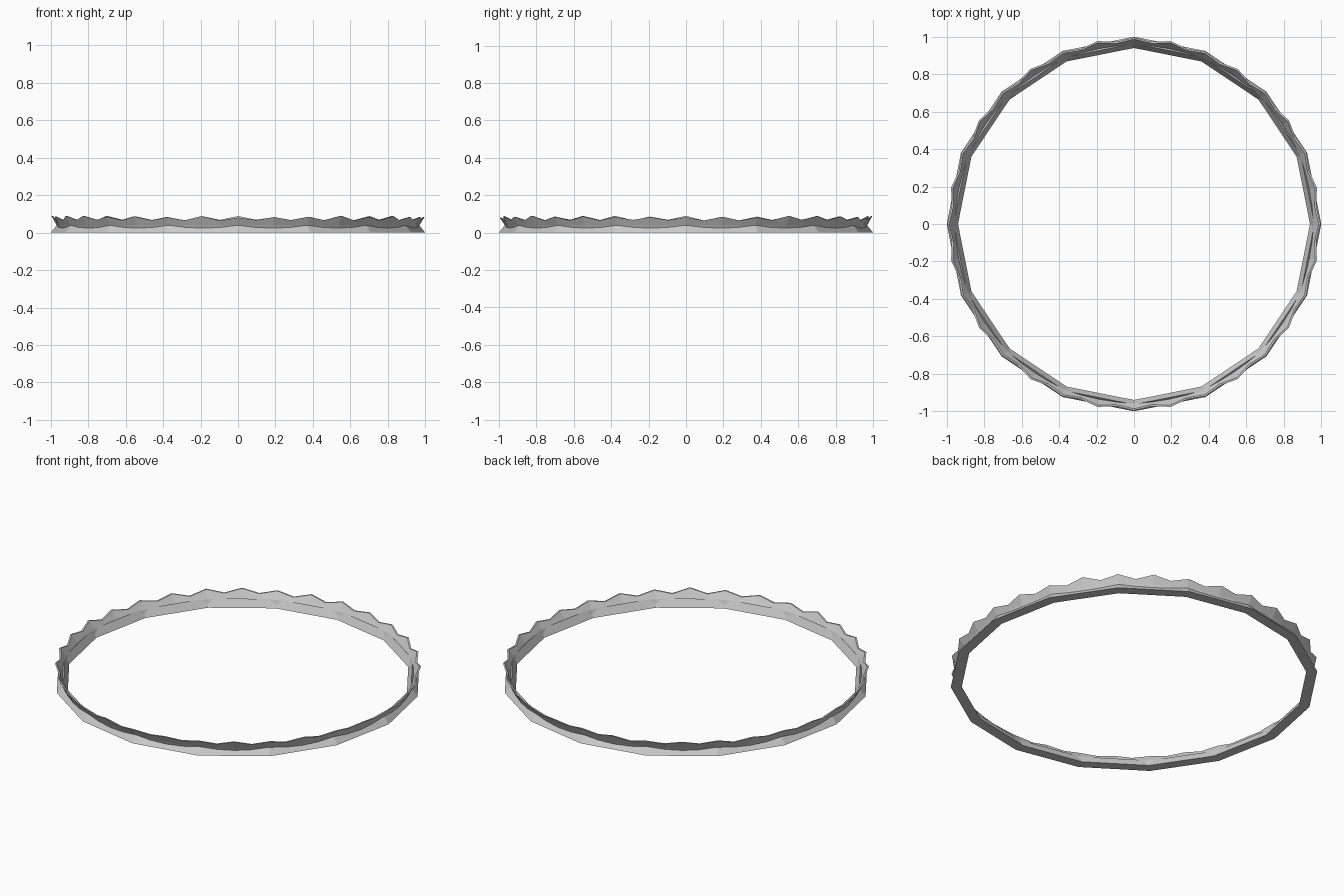
import bpy, math, random

if "Cube" in bpy.data.objects:
    bpy.data.objects.remove(bpy.data.objects["Cube"])

random.seed(4)


def lathe(name, rings, n):
    """Closed band: rings is a loop of functions i -> (radius, z), swept over n steps."""
    m = len(rings)
    verts, faces = [], []
    for i in range(n):
        a = 2 * math.pi * i / n
        for ring in rings:
            r, z = ring(i)
            verts.append((r * math.cos(a), r * math.sin(a), z))
    for i in range(n):
        j = (i + 1) % n
        for k in range(m):
            l = (k + 1) % m
            faces.append((i * m + k, j * m + k, j * m + l, i * m + l))
    mesh = bpy.data.meshes.new(name)
    mesh.from_pydata(verts, [], faces)
    obj = bpy.data.objects.new(name, mesh)
    bpy.context.collection.objects.link(obj)
    return obj


# Base band: 16-sided ring with a triangular section
base = [(1.0, 0.0), (0.964, 0.045), (0.94, 0.0)]
lathe("base_ring", [lambda i, p=p: p for p in base], 16)

# Crimped rim: thin flared band with 32 slightly uneven points
teeth = 32
tips = []
for i in range(teeth * 2):
    if i % 2 == 0:
        tips.append((0.996, 0.084 + random.uniform(-0.004, 0.006)))
    else:
        tips.append((0.978, 0.066 + random.uniform(-0.002, 0.003)))

lathe("crimped_rim", [
    lambda i: (0.953, 0.003),
    lambda i: (0.969, 0.04),
    lambda i: tips[i],
    lambda i: (tips[i][0] - 0.009, tips[i][1]),
    lambda i: (0.957, 0.042),
    lambda i: (0.945, 0.003),
], teeth * 2)
